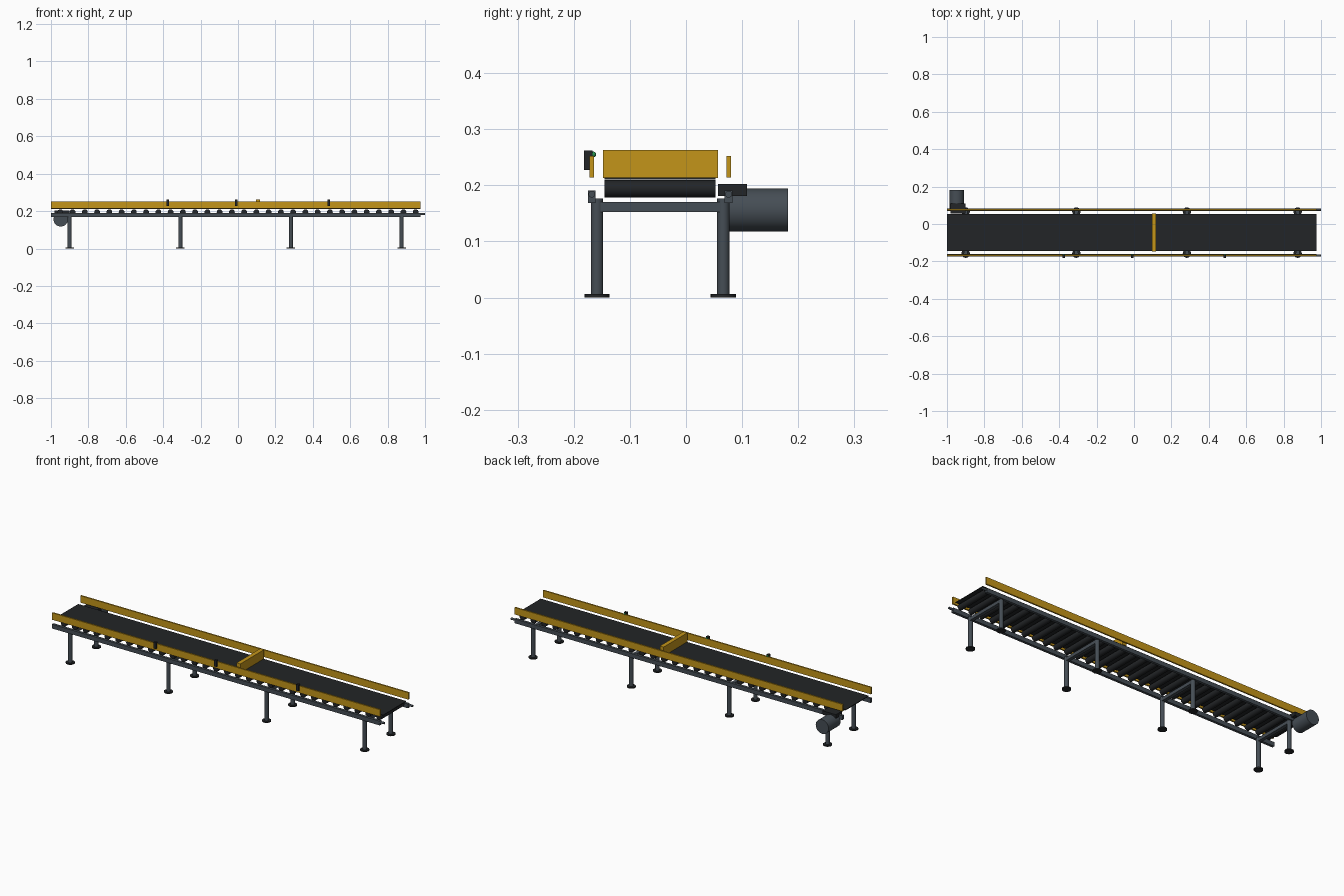
import bpy, math

if "Cube" in bpy.data.objects:
    bpy.data.objects.remove(bpy.data.objects["Cube"])

def material(name, rgb):
    m = bpy.data.materials.new(name)
    m.diffuse_color = (*rgb, 1)
    m.use_nodes = True
    m.node_tree.nodes["Principled BSDF"].inputs["Base Color"].default_value = m.diffuse_color
    return m

YELLOW = material("yellow_paint", (0.55, 0.30, 0.01))
STEEL = material("dark_steel", (0.06, 0.075, 0.09))
RUBBER = material("black_rubber", (0.016, 0.018, 0.02))
GREEN = material("green_lamp", (0.02, 0.3, 0.08))

def box(name, x, y, z, mat):
    """Box given as (min, max) on each axis."""
    bpy.ops.mesh.primitive_cube_add(size=1, location=[(a + b) / 2 for a, b in (x, y, z)])
    o = bpy.context.object
    o.name = name
    o.scale = [b - a for a, b in (x, y, z)]
    bpy.ops.object.transform_apply(location=False, rotation=False, scale=True)
    o.data.materials.append(mat)
    return o

def cylinder(name, centre, radius, length, mat, axis="z", sides=24):
    rot = {"x": (0, math.pi / 2, 0), "y": (math.pi / 2, 0, 0), "z": (0, 0, 0)}[axis]
    bpy.ops.mesh.primitive_cylinder_add(vertices=sides, radius=radius, depth=length,
                                        location=centre, rotation=rot)
    o = bpy.context.object
    o.name = name
    bpy.ops.object.shade_smooth_by_angle(angle=math.radians(40))
    o.data.materials.append(mat)
    return o

MID = -0.046          # centre line of the conveyor bed
X0, X1 = -1.0, 0.977

# Belt
box("belt", (X0, X1), (-0.145, 0.053), (0.210, 0.214), RUBBER)

# Rollers under the belt
N = 30
for i in range(N):
    x = -0.95 + 1.9 * i / (N - 1)
    cylinder("roller", (x, MID, 0.194), 0.0155, 0.198, RUBBER, "y", 20)

# Frame rails with end pegs, and side guards
for side, s in (("front", -1), ("back", 1)):
    y = MID + s * 0.122
    box(side + "_rail", (X0, X1), (y - 0.007, y + 0.007), (0.168, 0.191), STEEL)
    cylinder(side + "_rail_peg", (0.985, y, 0.184), 0.006, 0.03, STEEL, "x", 16)
    box(side + "_guard", (X0, X1), (y - 0.004, y + 0.004), (0.214, 0.252), YELLOW)

# Legs, feet and cross beams
for x in (-0.9, -0.308, 0.283, 0.875):
    for side, s in (("front", -1), ("back", 1)):
        y = MID + s * 0.1125
        cylinder(side + "_leg", (x, y, 0.0895), 0.011, 0.173, STEEL)
        cylinder(side + "_foot", (x, y, 0.003), 0.0225, 0.006, RUBBER)
    box("cross_beam", (x - 0.009, x + 0.009), (-0.155, 0.062), (0.152, 0.170), STEEL)

# Divider bar across the belt
box("divider", (0.095, 0.118), (-0.148, 0.057), (0.213, 0.263), YELLOW)

# Sensors on the front guard
for x in (-0.375, -0.01, 0.485):
    box("sensor", (x - 0.007, x + 0.007), (-0.182, -0.167), (0.227, 0.262), RUBBER)
    bpy.ops.mesh.primitive_uv_sphere_add(segments=12, ring_count=8, radius=0.005,
                                         location=(x, -0.165, 0.255))
    lamp = bpy.context.object
    lamp.name = "sensor_lamp"
    bpy.ops.object.shade_smooth()
    lamp.data.materials.append(GREEN)

# Drive motor and gearbox
cylinder("motor", (-0.948, 0.1295, 0.156), 0.0385, 0.105, STEEL, "y", 32)
box("gearbox", (-0.98, -0.90), (0.057, 0.109), (0.181, 0.202), RUBBER)
